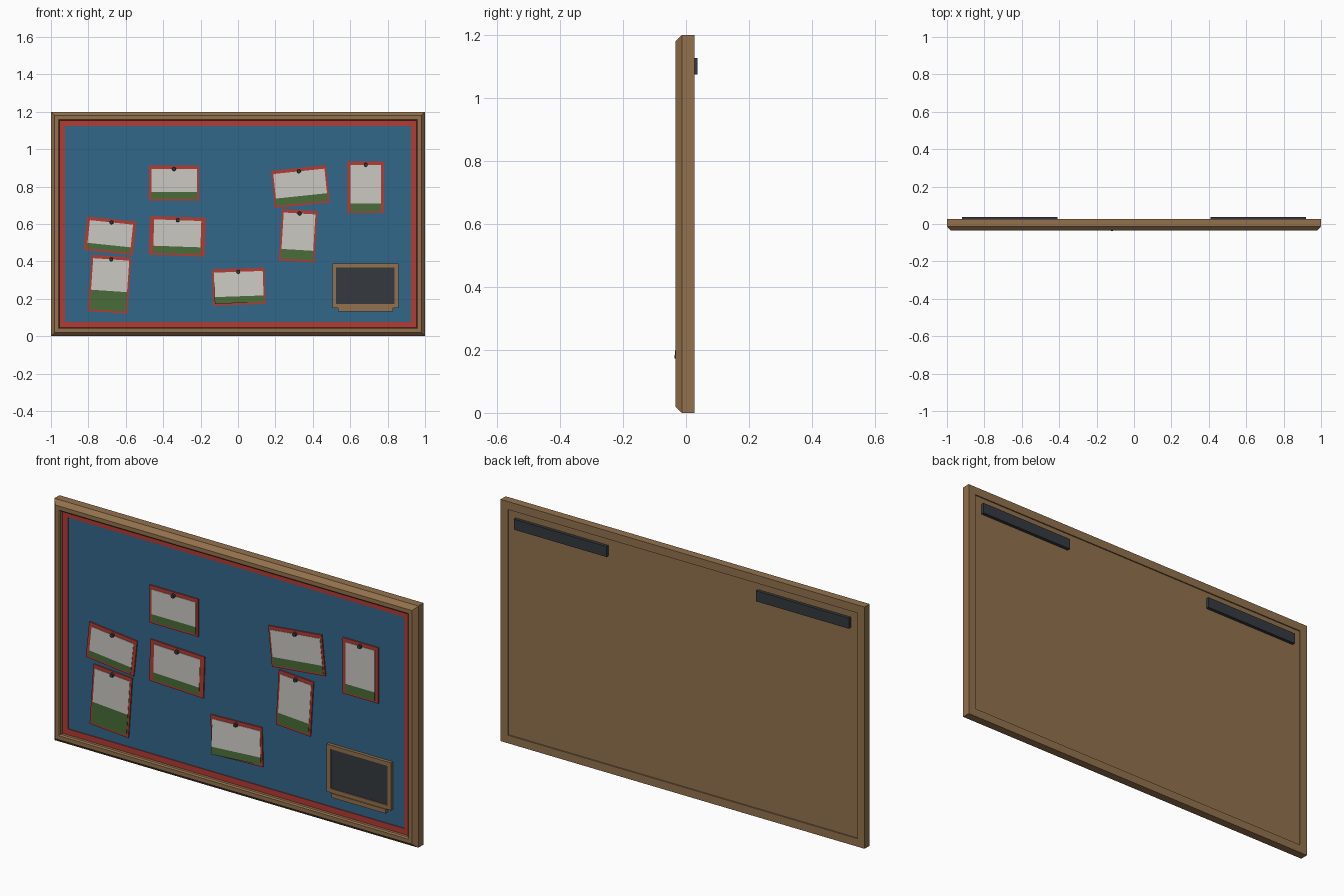
import bpy, bmesh, math
from mathutils import Matrix, Vector

if "Cube" in bpy.data.objects:
    bpy.data.objects.remove(bpy.data.objects["Cube"])

def material(name, r, g, b):
    m = bpy.data.materials.new(name)
    m.diffuse_color = (r, g, b, 1)
    m.use_nodes = True
    m.node_tree.nodes["Principled BSDF"].inputs["Base Color"].default_value = m.diffuse_color
    return m

WOOD = material("wood", .29, .165, .075)
BLUE = material("blue_felt", .032, .135, .25)
RED = material("red_card", .45, .045, .035)
PAPER = material("paper", .6, .58, .54)
GREEN = material("green_print", .065, .15, .04)
DARK = material("dark_slate", .035, .042, .05)

def finish(bm, name, mat):
    bmesh.ops.recalc_face_normals(bm, faces=bm.faces)
    me = bpy.data.meshes.new(name)
    bm.to_mesh(me)
    bm.free()
    me.materials.append(mat)
    ob = bpy.data.objects.new(name, me)
    bpy.context.collection.objects.link(ob)
    return ob

def box(name, mat, x0, x1, y0, y1, z0, z1):
    bm = bmesh.new()
    bmesh.ops.create_cube(bm, size=1)
    for v in bm.verts:
        v.co = Vector(((x0 + x1) / 2 + v.co.x * (x1 - x0),
                       (y0 + y1) / 2 + v.co.y * (y1 - y0),
                       (z0 + z1) / 2 + v.co.z * (z1 - z0)))
    return finish(bm, name, mat)

def mitred_frame(name, mat, x0, x1, z0, z1, profile):
    """Sweep a closed (inset, y) profile around a rectangle."""
    bm = bmesh.new()
    corners = [(x0, z0, 1, 1), (x1, z0, -1, 1), (x1, z1, -1, -1), (x0, z1, 1, -1)]
    rings = [[bm.verts.new((x + sx * i, y, z + sz * i)) for i, y in profile]
             for x, z, sx, sz in corners]
    n = len(profile)
    for c in range(4):
        a, b = rings[c], rings[(c + 1) % 4]
        for k in range(n):
            j = (k + 1) % n
            bm.faces.new((a[k], a[j], b[j], b[k]))
    return finish(bm, name, mat)

# Outer frame with chamfered front, recessed back panel, felt and red border
mitred_frame("outer_frame", WOOD, -1, 1, 0, 1.2,
             [(0, .027), (0, -.013), (.02, -.034), (.04, -.034), (.046, -.028),
              (.046, .012), (.04, .012), (.04, .027)])
box("back_panel", WOOD, -.96, .96, 0, .021, .04, 1.16)
box("felt_board", BLUE, -.955, .955, -.010, .002, .045, 1.155)
mitred_frame("red_border", RED, -.956, .956, .044, 1.156,
             [(0, -.005), (0, -.014), (.031, -.014), (.031, -.005)])

# Wall cleats on the back
for side, x in (("left", -.92), ("right", .41)):
    box("wall_cleat_" + side, DARK, x, x + .51, .02, .037, 1.075, 1.127)

# Pinned notes
def place(ob, cx, cz, deg):
    ob.data.transform(Matrix.Translation((cx, 0, cz)) @
                      Matrix.Rotation(math.radians(-deg), 4, 'Y'))

def note(i, cx, cz, w, h, deg, margin, green, lift=0):
    pw, ph = w / 2 - margin, h / 2 - .018
    zb, zs = -h / 2 + .010, -h / 2 + .010 + green
    card = box(f"note_{i}_card", RED, -w / 2, w / 2, -.016, -.009, -h / 2, h / 2)
    sheet = box(f"note_{i}_sheet", PAPER, -pw, pw, -.018, -.0155, zs, ph)
    strip = box(f"note_{i}_strip", GREEN, -pw, pw, -.018, -.0155, zb, zs)
    # lifted lower-left corner
    for ob in (sheet, strip):
        for v in ob.data.vertices:
            u, t = (v.co.x + pw) / (2 * pw), (v.co.z - zb) / (ph - zb)
            v.co.y -= lift * (1 - u) * (1 - t)
    bm = bmesh.new()
    bmesh.ops.create_cone(bm, cap_ends=True, segments=10, radius1=.011, radius2=.009,
                          depth=.012, matrix=Matrix.Translation((0, -.022, h / 2 - .018))
                          @ Matrix.Rotation(math.pi / 2, 4, 'X'))
    pin = finish(bm, f"note_{i}_pin", DARK)
    for ob in (card, sheet, strip, pin):
        place(ob, cx, cz, deg)

notes = [(-.342, .818, .267, .187, 0, .012, .036), (.334, .80, .295, .200, 6, .010, .040),
         (.683, .796, .195, .277, 0, .017, .042), (-.684, .537, .264, .180, -6, .016, .030),
         (-.325, .535, .298, .207, -2, .023, .038), (-.687, .278, .213, .302, -4, .010, .105),
         (.322, .537, .190, .275, -3.5, .010, .052), (.004, .265, .282, .195, 2, .010, .036, .019)]
for i, n in enumerate(notes, 1):
    note(i, *n)

# Small chalkboard with tray
mitred_frame("chalkboard_frame", WOOD, .505, .858, .152, .388,
             [(0, -.008), (0, -.026), (.02, -.026), (.02, -.008)])
box("chalkboard_slate", DARK, .52, .843, -.021, -.009, .167, .373)
box("chalk_tray", WOOD, .535, .830, -.030, -.009, .131, .152)
